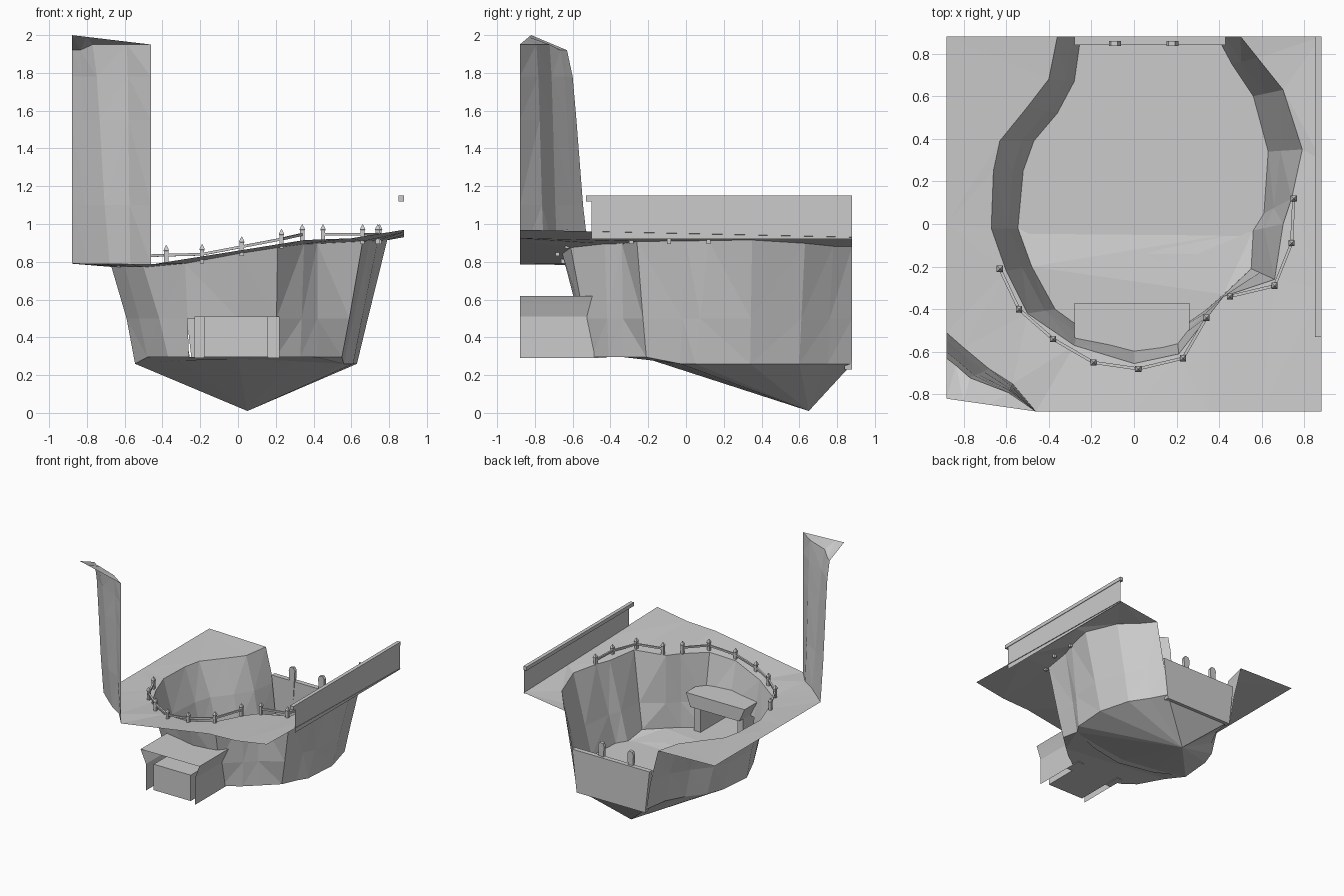
import bpy, bmesh
from math import pi
from mathutils import Vector

if "Cube" in bpy.data.objects:
    bpy.data.objects.remove(bpy.data.objects["Cube"])


def build(name, verts, faces, tri=False):
    """Mesh object from points and faces, flat shaded."""
    bm = bmesh.new()
    vs = [bm.verts.new(v) for v in verts]
    for f in faces:
        bm.faces.new([vs[i] for i in f])
    if tri:
        bmesh.ops.triangulate(bm, faces=bm.faces[:])
    bmesh.ops.recalc_face_normals(bm, faces=bm.faces[:])
    me = bpy.data.meshes.new(name)
    bm.to_mesh(me)
    bm.free()
    ob = bpy.data.objects.new(name, me)
    bpy.context.collection.objects.link(ob)
    return ob


def box(name, x0, x1, y0, y1, z0, z1, skip=()):
    v = [(x, y, z) for x in (x0, x1) for y in (y0, y1) for z in (z0, z1)]
    f = {'left': (0, 1, 3, 2), 'right': (4, 6, 7, 5), 'front': (0, 4, 5, 1),
         'back': (2, 3, 7, 6), 'bottom': (0, 2, 6, 4), 'top': (1, 5, 7, 3)}
    return build(name, v, [q for k, q in f.items() if k not in skip])


def strips(rows):
    """Quads joining equally long rows of points."""
    n = len(rows[0])
    return [p for r in rows for p in r], [
        (j * n + i, j * n + i + 1, (j + 1) * n + i + 1, (j + 1) * n + i)
        for j in range(len(rows) - 1) for i in range(n - 1)]


def ground(x, y):
    """Height of the sloping ground."""
    pts = [(-.88, .79), (-.4, .785), (0, .855), (.35, .905), (.6, .91), (.88, .95)]
    for (a, za), (b, zb) in zip(pts, pts[1:]):
        if x <= b:
            z = za + (zb - za) * (x - a) / (b - a)
            break
    return z - .018 * y / .88 * max(0, x + .2)


# Rim and floor outlines of the pit, from the back left corner round the front
rim = [(-.36, .88), (-.40, .68), (-.5, .55), (-.63, .39), (-.66, .25), (-.67, -.02),
       (-.6, -.22), (-.5, -.42), (-.28, -.57), (0, -.655), (.21, -.61), (.35, -.43),
       (.42, -.34), (.66, -.26), (.7, 0), (.74, .12), (.79, .35), (.7, .63),
       (.58, .78), (.5, .88)]
base = [(-.25, .88), (-.28, .67), (-.36, .52), (-.47, .39), (-.52, .25), (-.545, -.02),
        (-.48, -.2), (-.37, -.4), (-.26, -.48), (0, -.515), (.2, -.5), (.33, -.41),
        (.42, -.33), (.55, -.21), (.56, -.03), (.61, .05), (.63, .34), (.56, .6),
        (.46, .75), (.39, .88)]
rim3 = [Vector((x, y, ground(x, y) - .015)) for x, y in rim]
base3 = [Vector((x, y, .295 if y < -.1 else .26)) for x, y in base]
mid3 = []
for r, b in zip(rim3, base3):
    m = b.lerp(r, .36)
    m.z = .5
    mid3.append(m)

# Pit wall, left open where the passage enters
v, f = strips([base3, mid3, rim3])
f = [q for q in f if q not in [f[8], f[9]]]
build("pit_wall", v, f, True)

# Ground plate round the pit, its front left corner cut off by the cliff
cliff_base = [(-.46, -.88), (-.57, -.75), (-.68, -.68), (-.8, -.58), (-.88, -.51)]
edge = [(.88, .88), (.88, .3), (.88, -.3), (.88, -.88), (.6, -.88), (.35, -.88), (0, -.88)]
edge += cliff_base + [(-.88, 0), (-.88, .88)]
loop = rim3 + [Vector((x, y, ground(x, y))) for x, y in edge]
build("ground_plate", loop, [range(len(loop))], True)

# Pit floor: front shelf, sunken cone and water surface
arc = [Vector(p) for p in [(.3, -.14, .28), (0, -.2, .285), (-.3, -.14, .28)]]
shelf = base3[5:15] + arc
build("floor_shelf", shelf, [range(len(shelf))], True)
pool = base3[:6] + arc[::-1] + base3[14:]
n = len(pool)
build("sunken_bed", pool + [Vector((.05, .65, .01))],
      [(i, (i + 1) % n, n) for i in range(n)])
build("water", [(p.x, p.y, .265) for p in pool], [range(n)])

# Cliff sheet with a sloping cap
rows = []
for z, s in [(None, 0), (1.1, .035), (1.55, .07), (1.78, .09), (1.92, .12)]:
    row = []
    for i, (x, y) in enumerate(cliff_base):
        dx, dy = [(0, 0), (-.15, -.35), (-.75, -.35), (-.3, -.7), (0, -1)][i]
        row.append((x + dx * s, y + dy * s,
                    ground(x, y) if z is None else z + (.03 if s > .1 and i < 3 else 0)))
    rows.append(row)
rows.append([(x, -.82 - .06 * (x + .88) / .42, 2 - .05 * (x + .88) / .42)
             for x, y in cliff_base])
v, f = strips(rows)
build("cliff", v, f, True)

# Side wall with coping beam
build("side_wall", [(.875, -.5, .92), (.875, .88, .92), (.875, .88, 1.12), (.875, -.5, 1.12)],
      [(0, 1, 2, 3)])
box("side_wall_coping", .85, .88, -.53, .88, 1.12, 1.15)

# Passage: roof with flared sides, end cap, side sheets, pillars and inner room
prof = [(-.23, .51), (-.262, .58), (-.28, .62), (.26, .62), (.245, .58), (.22, .51)]
v, f = strips([[(x, y, z) for x, z in prof] for y in (-.88, -.37)])
build("passage_roof", v, f + [range(6, 12)])
build("passage_soffit", [(-.23, -.56, .51), (.22, -.56, .51), (.22, -.37, .51), (-.23, -.37, .51)],
      [(0, 1, 2, 3)])
for side, xo, xi in (("left", -.23, -.18), ("right", .22, .16)):
    build(side + "_passage_side", [(xo, -.88, .29), (xo, -.42, .29), (xo, -.42, .51), (xo, -.88, .51)],
          [(0, 1, 2, 3)])
    box(side + "_passage_pillar", min(xo, xi), max(xo, xi), -.56, -.42, .29, .51)
box("passage_room", -.18, .16, -.85, -.42, .295, .51, skip=('back',))

# Dam across the open back, with two flat boards
dv = [(x, y, z) for y in (.84, .88) for x, z in [(-.24, .23), (.39, .23), (.43, .58), (-.28, .58)]]
build("dam", dv, [(0, 1, 2, 3), (7, 6, 5, 4), (0, 4, 5, 1), (1, 5, 6, 2), (2, 6, 7, 3), (3, 7, 4, 0)])
for k, cx in enumerate((-.09, .18)):
    out = [(-.013, .43), (.013, .43), (.028, .67), (.012, .695), (-.018, .69), (-.028, .665)]
    pts = [(cx + x, y, z) for y in (.835, .86) for x, z in out]
    build(f"dam_board_{k}", pts, [range(6), range(11, 5, -1)] +
          [(i, (i + 1) % 6, (i + 1) % 6 + 6, i + 6) for i in range(6)])


# Fences: pointed posts joined by rails
def post(name, x, y, z):
    r = .011
    rings = [(r, z - .05), (r, z + .02), (r * 1.3, z + .025), (r, z + .035)]
    pts = [(x + a * s, y + b * s, h) for s, h in rings
           for a, b in ((-1, -1), (1, -1), (1, 1), (-1, 1))] + [(x, y, z + .055)]
    faces = [(3, 2, 1, 0)]
    for j in range(4):
        for i in range(4):
            k = (i + 1) % 4
            faces.append((j * 4 + i, j * 4 + k, j * 4 + 4 + k, j * 4 + 4 + i) if j < 3
                         else (12 + i, 12 + k, 16))
    build(name, pts, faces)


def rail(name, a, b):
    d = (b - a).normalized()
    side = d.cross(Vector((0, 0, 1))).normalized() * .007
    up = side.cross(d).normalized() * .007
    pts = [p + s * side + t * up for p in (a, b)
           for s, t in ((-1, -1), (1, -1), (1, 1), (-1, 1))]
    build(name, pts, [(0, 1, 2, 3), (7, 6, 5, 4)] +
          [(i, (i + 1) % 4, (i + 1) % 4 + 4, i + 4) for i in range(4)])


runs = {"front_fence": [(-.63, -.21, .82), (-.54, -.4, .83), (-.38, -.54, .835), (-.19, -.65, .84),
                        (.02, -.68, .88), (.23, -.63, .92), (.34, -.44, .945)],
        "right_fence": [(.45, -.34, .945), (.66, -.29, .945), (.74, -.09, .945), (.75, .12, .945)]}
for name, pts in runs.items():
    for i, p in enumerate(pts):
        post(f"{name}_post_{i}", *p)
    for i, (a, b) in enumerate(zip(pts, pts[1:])):
        rail(f"{name}_rail_{i}", Vector(a), Vector(b))
